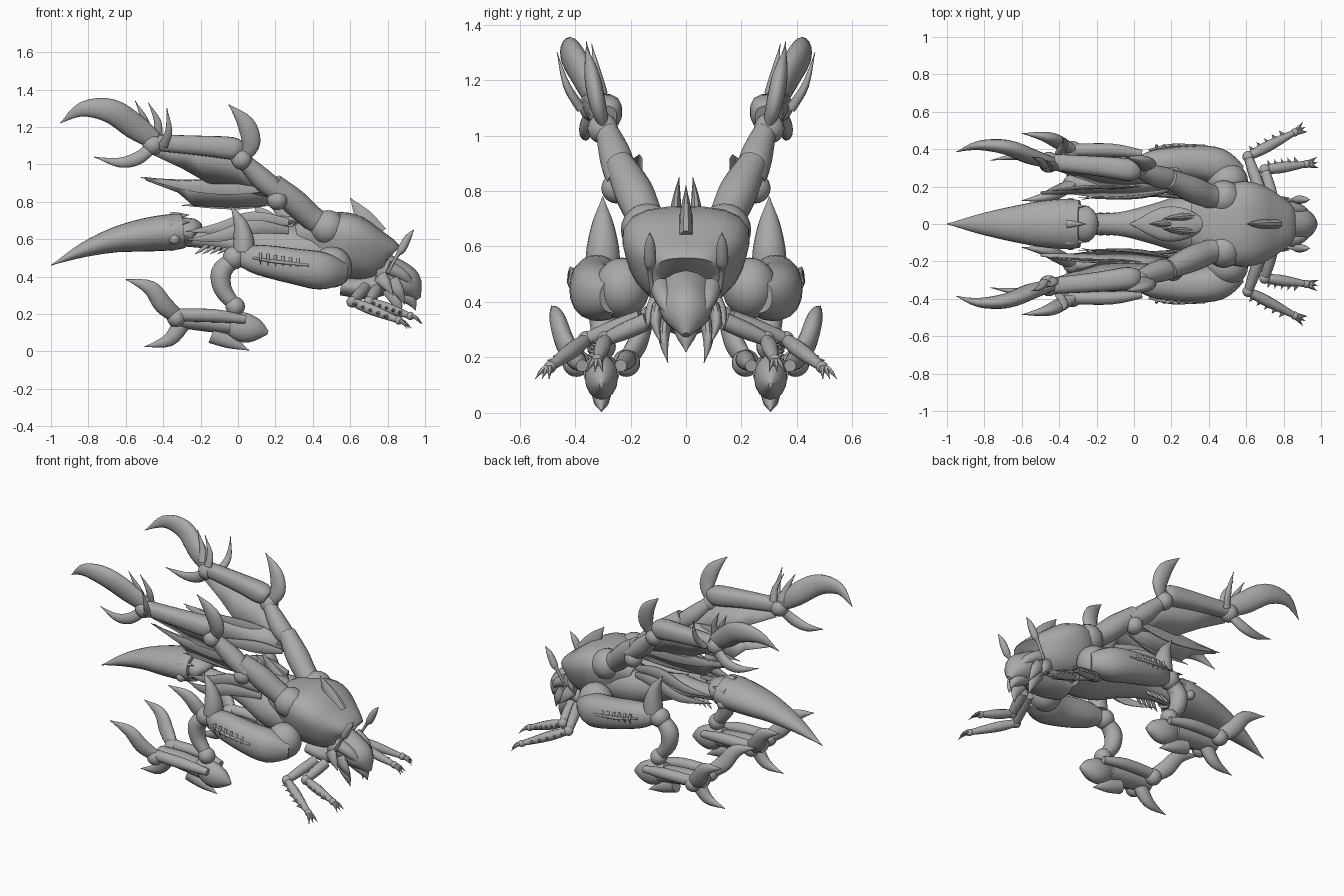
import bpy, bmesh, math
from mathutils import Vector, Matrix

default_cube = bpy.data.objects.get("Cube")
if default_cube:
    bpy.data.objects.remove(default_cube, do_unlink=True)

# One plain grey for the whole creature
grey = bpy.data.materials.new("plain_grey")
grey.use_nodes = True
grey.diffuse_color = (.4, .4, .4, 1)
grey.node_tree.nodes["Principled BSDF"].inputs["Base Color"].default_value = (.4, .4, .4, 1)
parts = []


def finish(name, bm, mirrored, thickness=0):
    """Turn a bmesh into a named object, optionally thickened and mirrored across y."""
    bmesh.ops.recalc_face_normals(bm, faces=bm.faces)
    mesh = bpy.data.meshes.new(name)
    bm.to_mesh(mesh)
    bm.free()
    mesh.materials.append(grey)
    part = bpy.data.objects.new(name, mesh)
    bpy.context.scene.collection.objects.link(part)
    if thickness:
        solid = part.modifiers.new("thickness", "SOLIDIFY")
        solid.thickness = thickness
        solid.offset = 0
    if mirrored:
        mirror = part.modifiers.new("mirror", "MIRROR")
        mirror.use_axis = (False, True, False)
        mirror.use_mirror_merge = False
    parts.append(part)


def spline(rows, steps=4):
    """Smooth interpolation through rows of equal length."""
    padded = [rows[0]] + list(rows) + [rows[-1]]
    result = []
    for p, q, r, s in zip(padded, padded[1:], padded[2:], padded[3:]):
        for k in range(steps):
            t = k / steps
            result.append([.5 * (2 * b + (c - a) * t + (2 * a - 5 * b + 4 * c - d) * t * t
                                 + (3 * b - a - 3 * c + d) * t ** 3)
                           for a, b, c, d in zip(p, q, r, s)])
    return result + [list(rows[-1])]


def loft(name, rings, width=1, sides=16, mirrored=True, power=2, flare=0):
    """Skin rings (x, y, z, radius) along a path; width scales sideways, power squares
    the section and flare widens its upper half."""
    rows = spline(rings)
    bm = bmesh.new()
    loops = []
    for i, row in enumerate(rows):
        before, after = rows[max(i - 1, 0)], rows[min(i + 1, len(rows) - 1)]
        along = (Vector(after[:3]) - Vector(before[:3])).normalized()
        across = Vector((0, 1, 0))
        across = (across - along * along.dot(across)).normalized()
        upward = along.cross(across)
        loop = []
        for k in range(sides):
            c, s = math.cos(math.tau * k / sides), math.sin(math.tau * k / sides)
            radius = max(row[3], .002) / (abs(c) ** power + abs(s) ** power) ** (1 / power)
            offset = across * c * width * (1 + flare * s) + upward * s
            loop.append(bm.verts.new(Vector(row[:3]) + offset * radius))
        loops.append(loop)
    for lower, upper in zip(loops, loops[1:]):
        for k in range(sides):
            n = (k + 1) % sides
            bm.faces.new((lower[k], lower[n], upper[n], upper[k]))
    bm.faces.new(loops[0])
    bm.faces.new(loops[-1])
    finish(name, bm, mirrored)


def horn(name, base, middle, tip, radius, width=1, mirrored=True, sides=10):
    """Curved spike tapering to a point."""
    loft(name, [(*base, radius), (*middle, radius * .75), (*tip, 0)], width, sides, mirrored)


def ball(name, centre, radius, scale=(1, 1, 1)):
    bm = bmesh.new()
    place = Matrix.Translation(centre) @ Matrix.Diagonal((*scale, 1))
    bmesh.ops.create_uvsphere(bm, u_segments=20, v_segments=12, radius=radius, matrix=place)
    finish(name, bm, True)


def sheet(name, upper, lower):
    """Thin membrane between two edges with matching points."""
    bm = bmesh.new()
    top = [bm.verts.new(p) for p in upper]
    bottom = [bm.verts.new(p) for p in lower]
    for k in range(len(top) - 1):
        bm.faces.new((top[k], top[k + 1], bottom[k + 1], bottom[k]))
    finish(name, bm, True, thickness=.008)


# Torso, abdomen and tail
loft("carapace", [(.32, 0, .58, .1), (.42, 0, .59, .14), (.56, 0, .57, .175),
                  (.69, 0, .53, .152), (.79, 0, .51, .105), (.81, 0, .5, .075)],
     width=1.25, sides=24, mirrored=False, power=2.8, flare=.22)
loft("abdomen", [(.5, 0, .53, .15), (.3, 0, .54, .14), (.1, 0, .57, .09),
                 (-.1, 0, .59, .05), (-.34, 0, .61, .045)], width=1.2, mirrored=False)
loft("tail_blade", [(-.29, 0, .645, .092), (-.36, 0, .637, .097), (-.5, 0, .622, .089),
                    (-.66, 0, .595, .067), (-.83, 0, .54, .038), (-1, 0, .46, 0)],
     width=1.38, sides=24, mirrored=False)
loft("tail_collar", [(-.32, 0, .64, .075), (-.24, 0, .64, .07), (-.22, 0, .63, .04)],
     width=1.35, mirrored=False)
for k in range(6):
    turn = math.tau * k / 6 + math.pi / 6
    y, z = .11 * math.cos(turn), .08 * math.sin(turn)
    horn("tail_collar_spike", (-.36, y, .64 + z), (-.32, y, .645 + z), (-.26, y, .65 + z),
         .025, mirrored=False)
ball("tail_knob", (-.34, .11, .6), .03)
for k in range(4):
    x = -.08 - .04 * k
    horn("tail_root_barb", (x + .04, .03, .57), (x, .05, .54), (x - .03, .06, .52), .012)

# Dorsal shield and spikes
loft("dorsal_plate", [(.39, 0, .7, .005), (.28, 0, .7, .03), (.14, 0, .69, .032), (-.02, 0, .67, 0)],
     width=2.7, mirrored=False)
horn("dorsal_spike", (.74, 0, .62), (.67, 0, .72), (.6, 0, .82), .065, .45, mirrored=False)
horn("back_spike", (.3, .04, .68), (.22, .035, .76), (.15, .025, .85), .045, .5)
horn("back_middle_spike", (.22, 0, .66), (.14, 0, .73), (.08, 0, .78), .045, .5, mirrored=False)
for k in range(2):
    drop = .045 * k
    loft("back_feather", [(.27, .14, .69 - drop, .02), (.08, .16 + drop, .71 - drop, .04),
                          (-.1, .16 + drop, .66 - drop, .03), (-.28, .13, .64 - drop, 0)],
         width=.35, sides=10)

# Wing arms
ball("wing_socket", (.48, .14, .66), .095)
loft("wing_upper_arm", [(.5, .12, .64, .065), (.4, .15, .71, .066), (.3, .19, .8, .07),
                        (.19, .24, .9, .052)])
ball("wing_elbow", (.21, .25, .81), .055)
loft("wing_middle_arm", [(.24, .24, .83, .045), (.14, .25, .91, .06), (.02, .29, 1.03, .038)])
ball("wing_joint", (.02, .3, 1.025), .055)
loft("wing_forearm", [(.02, .29, 1.07, .04), (-.03, .29, 1.085, .06), (-.2, .31, 1.1, .053),
                      (-.43, .33, 1.115, .044)], power=2.8)
ball("wing_wrist", (-.455, .33, 1.105), .056)
loft("wing_claw", [(-.45, .33, 1.13, .05), (-.55, .36, 1.2, .068), (-.68, .41, 1.285, .065),
                   (-.83, .42, 1.295, .04), (-.95, .385, 1.22, 0)], width=.62)
loft("wing_thumb", [(.04, .3, 1.05, .035), (.07, .32, 1.12, .05), (.04, .34, 1.22, .045),
                    (-.05, .36, 1.32, 0)], width=.6)
loft("wing_finger", [(-.46, .34, 1.09, .03), (-.54, .36, 1.03, .035), (-.64, .36, 1.01, .025),
                     (-.77, .34, 1.04, 0)], width=.7)
horn("wing_outer_spike", (-.4, .38, 1.1), (-.37, .43, 1.18), (-.38, .465, 1.3), .026, .7)
horn("wing_inner_spike", (-.43, .3, 1.15), (-.43, .32, 1.23), (-.48, .34, 1.33), .026, .7)
horn("wing_rear_spike", (-.48, .31, 1.16), (-.5, .34, 1.24), (-.55, .36, 1.34), .026, .7)

# Wing membranes and trailing feathers
sheet("wing_upper_membrane",
      [(-.43, .32, 1.1), (-.25, .31, 1.08), (-.05, .29, 1.06), (.1, .26, .96), (.2, .23, .86)],
      [(-.45, .3, 1.05), (-.3, .25, .98), (-.16, .2, .9), (.02, .19, .86), (.18, .19, .82)])
sheet("wing_lower_membrane",
      [(-.5, .17, .93), (-.3, .2, .91), (-.1, .21, .92), (.05, .21, .91), (.2, .22, .86)],
      [(-.49, .16, .915), (-.32, .16, .85), (-.24, .15, .78), (-.03, .15, .77), (.17, .17, .78)])
loft("wing_feather", [(.17, .22, .87, .015), (-.05, .2, .88, .045), (-.28, .19, .89, .03),
                      (-.52, .17, .93, 0)], width=.2, sides=10)
loft("wing_inner_feather", [(.2, .18, .8, .015), (.05, .15, .8, .04), (-.1, .14, .79, .03),
                            (-.3, .14, .78, 0)], width=.3, sides=10)

# Hind legs: hip, armoured thigh, knee and shin
ball("hip_cover", (.5, .23, .45), .11, scale=(1, .9, 1))
loft("thigh", [(.02, .3, .5, .05), (.11, .32, .49, .08), (.3, .33, .455, .095),
               (.45, .31, .43, .1), (.56, .26, .42, .06)], width=.95, sides=20, power=2.3)
loft("thigh_seam", [(.08, .395, .5, .006), (.2, .42, .48, .009), (.38, .418, .46, .006)])
for k in range(6):
    x, z = .12 + .04 * k, .5 - .006 * k
    horn("thigh_tooth", (x, .41, z + .025), (x, .42, z - .005), (x, .41, z - .035), .009)
ball("knee", (-.02, .3, .5), .062)
loft("knee_spike", [(.03, .3, .53, .06), (.03, .3, .6, .055), (.01, .3, .69, .035),
                    (-.04, .3, .78, 0)], width=1.05)
loft("shin", [(-.04, .3, .48, .045), (-.09, .3, .42, .055), (-.08, .3, .33, .048),
              (-.02, .3, .25, .035)])
ball("ankle", (-.015, .305, .24), .052)

# Feet with toes and claws
loft("foot_hoof", [(-.08, .305, .17, .05), (.02, .305, .13, .08), (.1, .305, .115, .06),
                   (.16, .305, .1, .01)], width=.75)
horn("foot_toe", (-.14, .305, .09), (-.04, .305, .05), (.06, .305, .005), .05, .8)
loft("foot_sole", [(-.04, .305, .14, .05), (-.2, .305, .16, .05), (-.36, .305, .17, .04)],
     width=1.3)
horn("foot_low_claw", (-.3, .305, .15), (-.37, .305, .06), (-.5, .305, .025), .05, .8)
for side in (-1, 1):
    y = .305 + .09 * side
    loft("foot_side_bar", [(.04, y - .02 * side, .17, .022), (-.12, y, .19, .035),
                           (-.33, y, .195, .034)])
    ball("foot_joint", (-.33, y, .18), .05)
    loft("foot_high_claw", [(-.33, y, .19, .04), (-.4, y + .04 * side, .25, .05),
                            (-.47, y + .07 * side, .34, .04), (-.6, y + .09 * side, .385, 0)],
         width=.7)

# Head with jaw, crest and antennae
loft("head", [(.74, 0, .42, .12), (.83, 0, .4, .1), (.91, 0, .35, .085), (.965, 0, .28, .015)],
     mirrored=False, power=1.7)
horn("crest", (.76, 0, .46), (.85, 0, .45), (.94, 0, .4), .045, 2, mirrored=False)
horn("chin", (.85, 0, .33), (.92, 0, .28), (.95, 0, .22), .05, mirrored=False)
horn("brow", (.8, .09, .45), (.89, .075, .4), (.955, .04, .32), .04)
horn("cheek_spike", (.82, .1, .38), (.86, .11, .32), (.89, .09, .25), .04, .6)
horn("mandible", (.8, .07, .34), (.85, .08, .26), (.87, .065, .18), .04, .6)
horn("neck_spike", (.76, .11, .4), (.79, .13, .36), (.83, .14, .3), .04, .6)
loft("throat", [(.78, 0, .37, .07), (.68, 0, .34, .06), (.55, 0, .35, .05)], width=1.8,
     mirrored=False)
loft("antenna", [(.8, .12, .42, .008), (.85, .13, .51, .01), (.875, .13, .545, .022),
                 (.91, .13, .61, .018), (.94, .13, .65, 0)])


def grasping_arm(name, shoulder, elbow, wrist):
    """Thin foreleg with a serrated forearm and a three-clawed hand."""
    a, b, c = Vector(shoulder), Vector(elbow), Vector(wrist)
    loft(name + "_upper", [(*a, .032), (*a.lerp(b, .5), .032), (*b, .024)], sides=10)
    ball(name + "_elbow", b, .03)
    loft(name + "_lower", [(*b, .022), (*b.lerp(c, .4), .03), (*c, .016)], sides=10)
    ball(name + "_hand", c, .022)
    reach = (c - b).normalized()
    outward = Vector((-reach.y, reach.x, 0))
    for k in range(5):
        p = b.lerp(c, .15 + .16 * k)
        tip = p + outward * .05 - reach * .012
        horn(name + "_barb", p, p.lerp(tip, .5), tip, .014, sides=6)
    for k in (-1, 0, 1):
        tip = c + reach * .065 + outward * .03 * k - Vector((0, 0, .02))
        horn(name + "_finger", c, c.lerp(tip, .5) + Vector((0, 0, .01)), tip, .014, sides=6)


# Front grasping arms
grasping_arm("outer_arm", (.68, .16, .34), (.61, .36, .265), (.86, .49, .165))
grasping_arm("inner_arm", (.74, .14, .33), (.7, .29, .265), (.92, .32, .19))

# Smooth shading that keeps hard edges
bpy.ops.object.select_all(action="DESELECT")
for part in parts:
    part.select_set(True)
bpy.context.view_layer.objects.active = parts[0]
bpy.ops.object.shade_smooth_by_angle(angle=math.radians(50))
